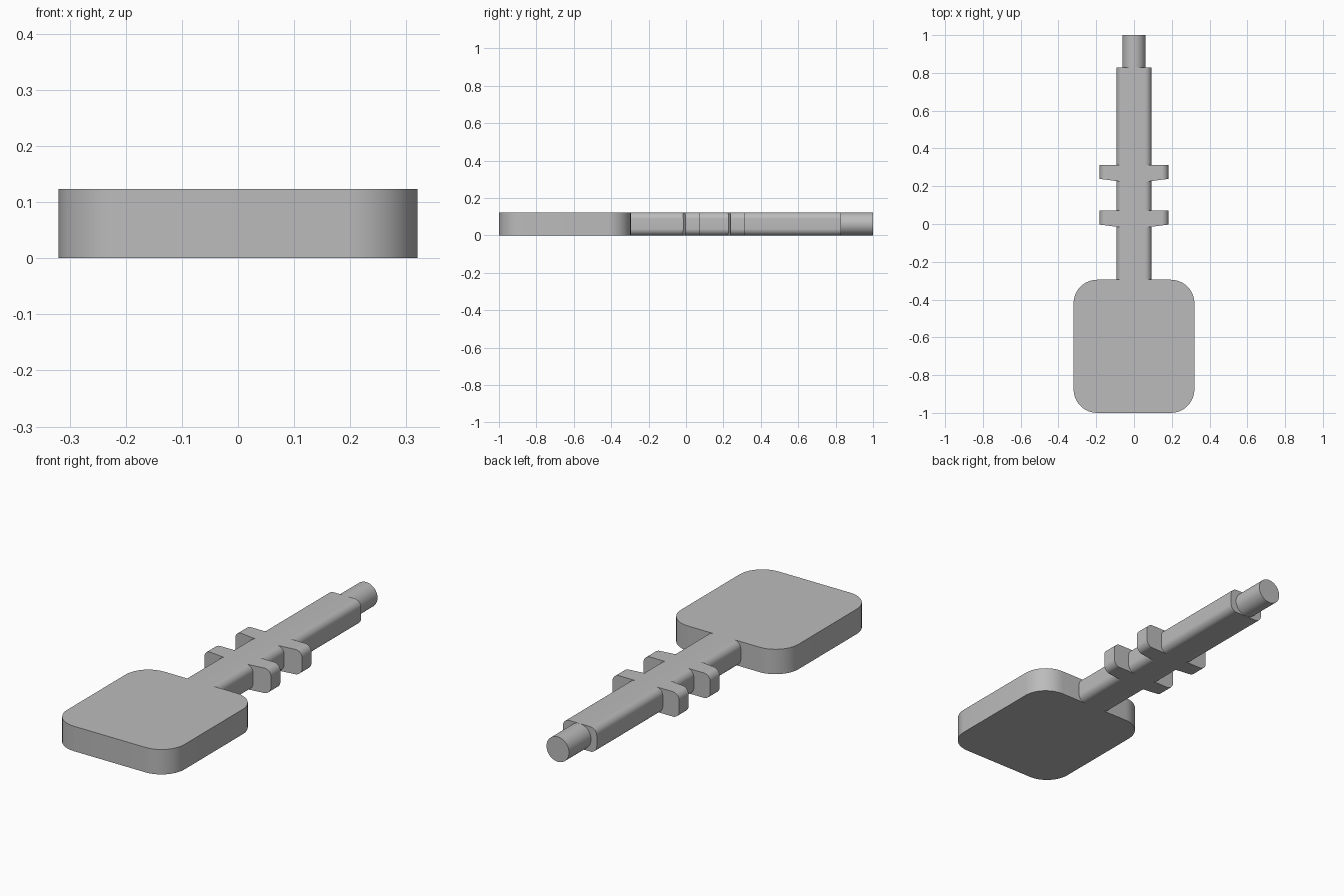
import bpy
import bmesh
import math

if "Cube" in bpy.data.objects:
    bpy.data.objects.remove(bpy.data.objects["Cube"])

T = 0.123          # overall thickness
R = 0.035          # edge rounding of shaft and fins
SHAFT_W = 0.0925   # shaft half width

grey = bpy.data.materials.new("plain grey")
grey.diffuse_color = (0.5, 0.5, 0.5, 1.0)
grey.use_nodes = True
grey.node_tree.nodes["Principled BSDF"].inputs["Base Color"].default_value = grey.diffuse_color


def arc(cx, cy, r, a0, a1, n=10):
    """Points along an arc, angles in degrees."""
    return [(cx + r * math.cos(math.radians(a0 + (a1 - a0) * i / n)),
             cy + r * math.sin(math.radians(a0 + (a1 - a0) * i / n)))
            for i in range(n + 1)]


def rounded_rect(x0, x1, y0, y1, r):
    return (arc(x1 - r, y0 + r, r, -90, 0) + arc(x1 - r, y1 - r, r, 0, 90)
            + arc(x0 + r, y1 - r, r, 90, 180) + arc(x0 + r, y0 + r, r, 180, 270))


def prism(name, start, end):
    """Solid between two matching rings of 3D points."""
    bm = bmesh.new()
    a = [bm.verts.new(p) for p in start]
    b = [bm.verts.new(p) for p in end]
    n = len(a)
    bm.faces.new(a)
    bm.faces.new(b)
    for i in range(n):
        j = (i + 1) % n
        bm.faces.new((a[i], a[j], b[j], b[i]))
    bmesh.ops.recalc_face_normals(bm, faces=bm.faces)
    mesh = bpy.data.meshes.new(name)
    bm.to_mesh(mesh)
    bm.free()
    mesh.materials.append(grey)
    obj = bpy.data.objects.new(name, mesh)
    bpy.context.collection.objects.link(obj)
    bpy.ops.object.select_all(action='DESELECT')
    obj.select_set(True)
    bpy.context.view_layer.objects.active = obj
    bpy.ops.object.shade_smooth_by_angle(angle=math.radians(30))
    return obj


def along_y(name, profile, front, back):
    """Extrude an x-z profile along y; front may vary with x."""
    return prism(name, [(x, front(x), z) for x, z in profile],
                 [(x, back, z) for x, z in profile])


# Wide rounded plate
outline = rounded_rect(-0.32, 0.32, -1.0, -0.295, 0.125)
prism("plate", [(x, y, 0) for x, y in outline], [(x, y, T) for x, y in outline])

# Long shaft with rounded edges
along_y("shaft", rounded_rect(-SHAFT_W, SHAFT_W, 0, T, R), lambda x: -0.295, 0.828)

# Round tip
along_y("tip", arc(0, T / 2, T / 2, 0, 360, 48)[:-1], lambda x: 0.828, 1.0)

# Two pairs of side fins, front faces tapering towards the outside
OUT, IN = 0.182, 0.055
fin_profile = ([(IN, 0)] + arc(OUT - R, R, R, -90, 0)
               + arc(OUT - R, T - R, R, 0, 90) + [(IN, T)])
for name, y in (("front_fins", 0.0), ("back_fins", 0.242)):
    fins = along_y(name, fin_profile, lambda x: y - 0.003 - 0.13 * (OUT - x), y + 0.071)
    mirror = fins.modifiers.new("mirror", 'MIRROR')
    mirror.use_mirror_merge = False
